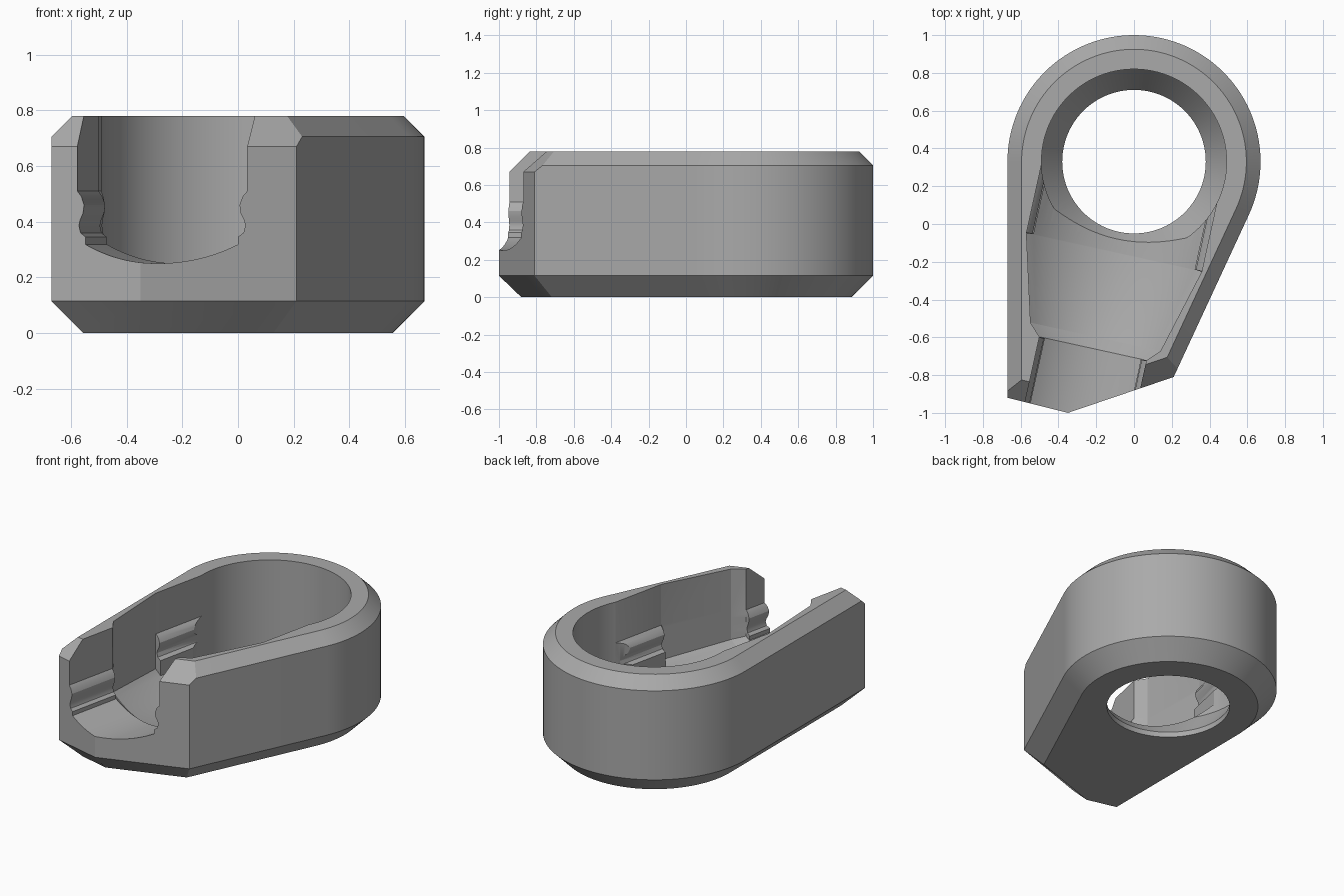
import bpy, bmesh, math
from mathutils import Vector

if "Cube" in bpy.data.objects:
    bpy.data.objects.remove(bpy.data.objects["Cube"], do_unlink=True)

HEIGHT = 0.78
CENTRE = Vector((0, 0.33))      # centre of the round end
TAPER = math.radians(24.8)      # angle between the two long sides
AXIS = TAPER / 2                # tilt of the channel


def grey_material():
    mat = bpy.data.materials.new("plain grey")
    mat.use_nodes = True
    colour = (0.4, 0.4, 0.4, 1)
    mat.diffuse_color = colour
    mat.node_tree.nodes["Principled BSDF"].inputs["Base Color"].default_value = colour
    return mat


def loft(name, rings):
    """Closed solid through rings of equal point count, capped at both ends."""
    bm = bmesh.new()
    rows = [[bm.verts.new(p) for p in ring] for ring in rings]
    n = len(rows[0])
    for a, b in zip(rows, rows[1:]):
        for i in range(n):
            j = (i + 1) % n
            bm.faces.new((a[i], a[j], b[j], b[i]))
    bm.faces.new(rows[0][::-1])
    bm.faces.new(rows[-1])
    bmesh.ops.recalc_face_normals(bm, faces=bm.faces)
    mesh = bpy.data.meshes.new(name)
    bm.to_mesh(mesh)
    bm.free()
    obj = bpy.data.objects.new(name, mesh)
    bpy.context.collection.objects.link(obj)
    return obj


def offset(points, distances):
    """Move every edge of a counter-clockwise outline inwards by its own distance."""
    n = len(points)
    lines = []
    for i in range(n):
        a, d = points[i], (points[(i + 1) % n] - points[i]).normalized()
        lines.append((a + Vector((-d.y, d.x)) * distances[i], d))
    result = []
    for i in range(n):
        (p, d), (q, e) = lines[i - 1], lines[i]
        t = (q - p).cross(e) / d.cross(e)
        result.append(p + d * t)
    return result


# Body: rounded teardrop outline, bevelled all round
ARC = 72
outline = []
for i in range(ARC + 1):
    a = -TAPER + (math.pi + TAPER) * i / ARC
    outline.append(CENTRE + 0.67 * Vector((math.cos(a), math.sin(a))))
outline += [Vector((-0.67, -0.92)), Vector((-0.35, -1.0)), Vector((0.21, -0.81))]
count = len(outline)
front_edges = (count - 3, count - 2)


def body_ring(z, side, front):
    inset = [front if i in front_edges else side for i in range(count)]
    return [(p.x, p.y, z) for p in offset(outline, inset)]


body = loft("clip_body", [
    body_ring(0, 0.115, 0.115),
    body_ring(0.115, 0, 0),
    body_ring(0.67, 0, 0),
    body_ring(0.705, 0, 0.035),
    body_ring(HEIGHT, 0.075, 0.11),
])

# Round socket: through hole, countersink and straight wall
def circle(r, z):
    return [(CENTRE.x + r * math.cos(math.tau * i / 96),
             CENTRE.y + r * math.sin(math.tau * i / 96), z) for i in range(96)]


socket = loft("socket_cutter", [circle(0.38, -0.1), circle(0.38, 0.035),
                                circle(0.49, 0.19), circle(0.49, 1)])

# Channel: arched floor, straight walls and wavy snap ribs
RIB = [(0, 1), (0, 0.51), (0.015, 0.49), (0.025, 0.46), (0.021, 0.43),
       (0.01, 0.405), (0.006, 0.385), (0.012, 0.36), (0.03, 0.345)]


def channel_ring(v, width, radius, rib):
    half = [(width - rib * d, z) for d, z in RIB]
    edge = half[-1][0]
    for i in range(12):
        u = edge * (1 - i / 12)
        half.append((u, HEIGHT - math.sqrt(radius ** 2 - u ** 2)))
    profile = half + [(0, HEIGHT - radius)] + [(-u, z) for u, z in reversed(half)]
    c, s = math.cos(AXIS), math.sin(AXIS)
    return [(CENTRE.x + u * c + v * s, CENTRE.y - u * s + v * c, z)
            for u, z in profile]


channel = loft("channel_cutter", [channel_ring(*section) for section in (
    (-1.6, 0.29, 0.53, 1),
    (-1.016, 0.29, 0.53, 1),
    (-1.013, 0.29, 0.53, 0),
    (-0.95, 0.352, 0.585, 0),
    (-0.492, 0.475, 0.69, 0),
    (-0.489, 0.475, 0.69, 1.3),
    (-0.09, 0.475, 0.69, 1.3),
)])

# Cut the openings, then discard the cutters
for cutter in (socket, channel):
    cutter.hide_render = True
    mod = body.modifiers.new(cutter.name, "BOOLEAN")
    mod.operation = "DIFFERENCE"
    mod.solver = "EXACT"
    mod.object = cutter

bpy.ops.object.select_all(action="DESELECT")
body.select_set(True)
bpy.context.view_layer.objects.active = body
for mod in list(body.modifiers):
    bpy.ops.object.modifier_apply(modifier=mod.name)
for cutter in (socket, channel):
    bpy.data.objects.remove(cutter, do_unlink=True)

body.data.materials.clear()
body.data.materials.append(grey_material())
bpy.ops.object.shade_smooth_by_angle(angle=math.radians(25))
